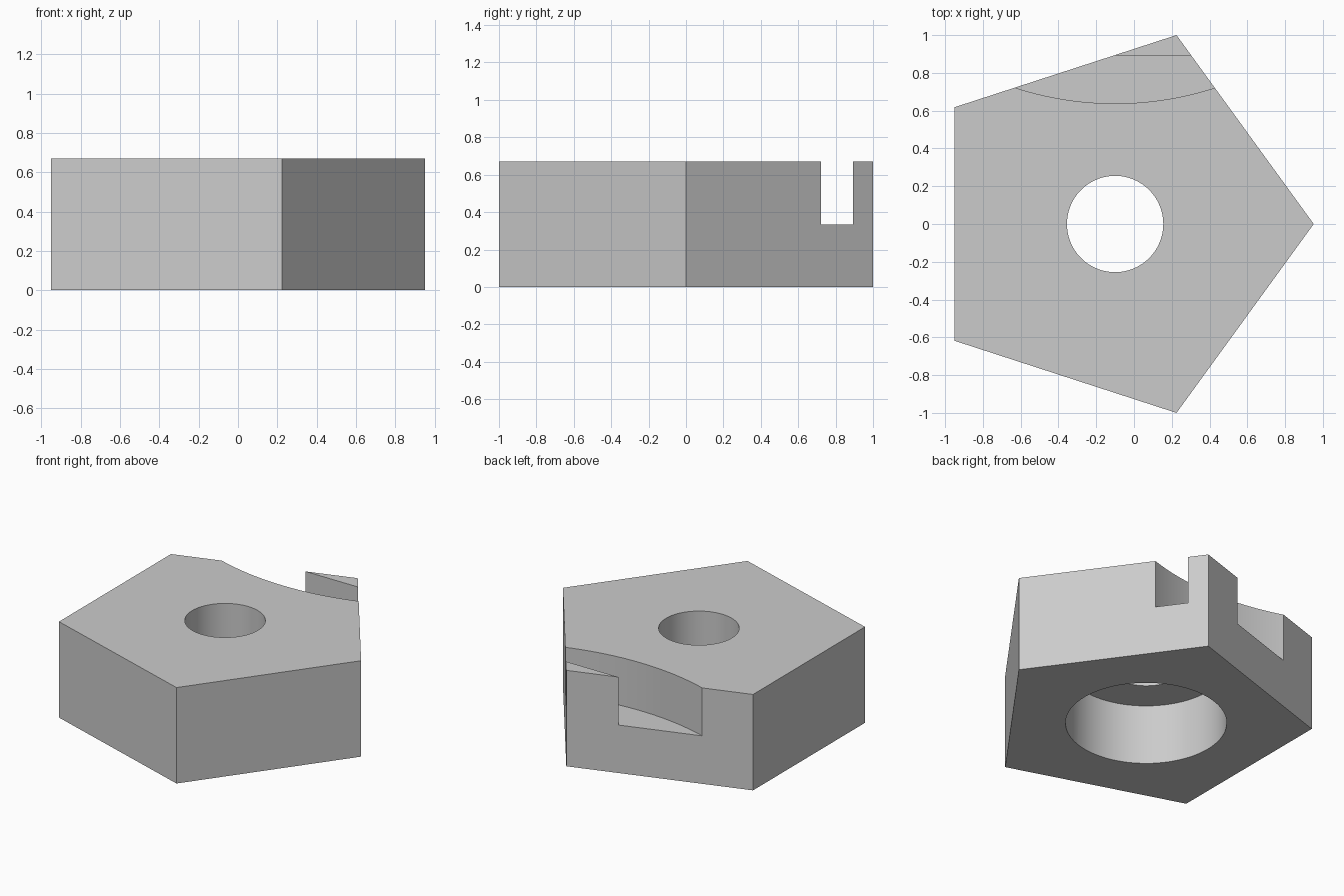
import bpy, bmesh, math

cube = bpy.data.objects.get("Cube")
if cube:
    bpy.data.objects.remove(cube, do_unlink=True)

HEIGHT = 0.67
CENTRE_X = -0.1
SLOT_FLOOR = HEIGHT / 2

steel = bpy.data.materials.new("light_grey")
steel.use_nodes = True
grey = (0.6, 0.6, 0.6, 1)
steel.diffuse_color = grey
steel.node_tree.nodes["Principled BSDF"].inputs["Base Color"].default_value = grey


def prism(name, outline, bottom, top):
    """Extrude a flat outline straight up between two heights."""
    mesh = bpy.data.meshes.new(name)
    bm = bmesh.new()
    base = bm.faces.new([bm.verts.new((x, y, bottom)) for x, y in outline])
    raised = bmesh.ops.extrude_face_region(bm, geom=[base])["geom"]
    verts = [v for v in raised if isinstance(v, bmesh.types.BMVert)]
    bmesh.ops.translate(bm, verts=verts, vec=(0, 0, top - bottom))
    bmesh.ops.recalc_face_normals(bm, faces=bm.faces)
    bm.to_mesh(mesh)
    bm.free()
    mesh.materials.append(steel)
    obj = bpy.data.objects.new(name, mesh)
    bpy.context.collection.objects.link(obj)
    return obj


def ring(radius, sides):
    steps = [2 * math.pi * i / sides for i in range(sides)]
    return [(CENTRE_X + radius * math.cos(a), radius * math.sin(a)) for a in steps]


# Five-sided block with one corner pointing to +x
body = prism("pentagon_block", ring(1.0515, 5), 0, HEIGHT)

# Through hole and wider counterbore from below
bore = prism("bore_cutter", ring(0.255, 96), -0.1, HEIGHT + 0.1)
counterbore = prism("counterbore_cutter", ring(0.51, 96), -0.1, 0.42)

# Slot with a bowed inner wall and a straight outer wall
BOW = 1.72
bow_y = 0.638 + BOW
angles = [math.radians(-26 + 52 * i / 48) for i in range(49)]
curve = [(CENTRE_X + BOW * math.sin(a), bow_y - BOW * math.cos(a)) for a in angles]
wall_y = 0.893
inner = [p for p in curve if p[1] < wall_y]
reach = math.sqrt(BOW ** 2 - (bow_y - wall_y) ** 2)
slot_outline = [(CENTRE_X - reach, wall_y)] + inner + [(CENTRE_X + reach, wall_y)]
slot = prism("slot_cutter", slot_outline, SLOT_FLOOR, HEIGHT + 0.1)

# Cut all features, then drop the cutters
cutters = [bore, counterbore, slot]
for cutter in cutters:
    cutter.hide_render = True
    mod = body.modifiers.new(cutter.name, "BOOLEAN")
    mod.operation = "DIFFERENCE"
    mod.solver = "EXACT"
    mod.object = cutter
bpy.context.view_layer.update()
graph = bpy.context.evaluated_depsgraph_get()
cut_mesh = bpy.data.meshes.new_from_object(body.evaluated_get(graph))
body.modifiers.clear()
body.data = cut_mesh
for cutter in cutters:
    bpy.data.objects.remove(cutter, do_unlink=True)

# Smooth round walls, crisp edges
bpy.ops.object.select_all(action="DESELECT")
body.select_set(True)
bpy.context.view_layer.objects.active = body
bpy.ops.object.shade_smooth_by_angle(angle=math.radians(30))
